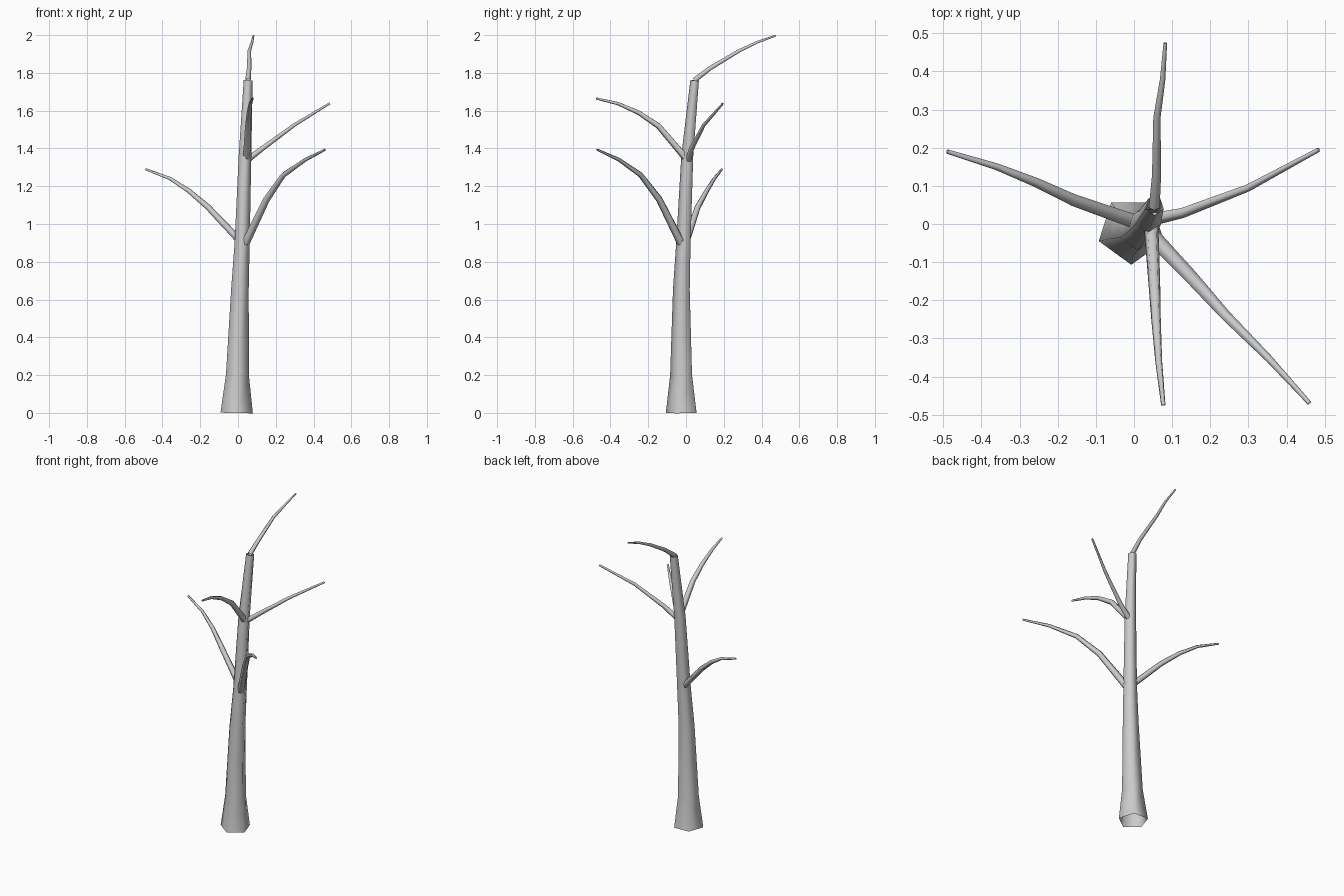
import bpy
import bmesh
from math import cos, sin, radians
from mathutils import Vector

cube = bpy.data.objects.get("Cube")
if cube:
    bpy.data.objects.remove(cube, do_unlink=True)

SIDES = 5

bark = bpy.data.materials.new("grey bark")
bark.use_nodes = True
GREY = (0.6, 0.6, 0.6, 1)
bark.diffuse_color = GREY
bark.node_tree.nodes["Principled BSDF"].inputs["Base Color"].default_value = GREY


def tube(name, path, radii):
    """Open five-sided tube swept along a path, one radius per point."""
    pts = [Vector(p) for p in path]
    bm = bmesh.new()
    rings = []
    axis = Vector((0, 0, 1))
    side, up = Vector((1, 0, 0)), Vector((0, 1, 0))
    for i, (p, r) in enumerate(zip(pts, radii)):
        tangent = (pts[min(i + 1, len(pts) - 1)] - pts[max(i - 1, 0)]).normalized()
        turn = axis.rotation_difference(tangent)
        side, up, axis = turn @ side, turn @ up, tangent
        ring = []
        for k in range(SIDES):
            a = radians(-90 + 360 * k / SIDES)
            ring.append(bm.verts.new(p + r * (cos(a) * side + sin(a) * up)))
        rings.append(ring)
    for low, high in zip(rings, rings[1:]):
        for k in range(SIDES):
            n = (k + 1) % SIDES
            bm.faces.new((low[k], low[n], high[n], high[k])).smooth = True
    mesh = bpy.data.meshes.new(name)
    bm.to_mesh(mesh)
    bm.free()
    mesh.materials.append(bark)
    obj = bpy.data.objects.new(name, mesh)
    bpy.context.collection.objects.link(obj)
    return obj


def branch(name, base, tip, path):
    """Branch tapering evenly from base radius to tip radius."""
    last = len(path) - 1
    tube(name, path, [base + (tip - base) * i / last for i in range(last + 1)])


# Trunk, flared at the foot and leaning slightly
tube("trunk",
     [(-.007, -.017, 0), (-.003, -.02, .2), (.01, -.02, .65),
      (.022, -.01, .9), (.037, .01, 1.36), (.054, .048, 1.76)],
     [.09, .064, .049, .042, .035, .025])

# Lower pair of branches
branch("lower_right_branch", .02, .006,
       [(.02, 0, .9), (-.16, .063, 1.09), (-.26, .11, 1.175),
        (-.36, .15, 1.24), (-.49, .19, 1.29)])
branch("lower_left_branch", .023, .006,
       [(.04, -.025, .9), (.15, -.14, 1.13), (.24, -.24, 1.26),
        (.355, -.355, 1.34), (.46, -.47, 1.393)])

# Upper pair of branches
branch("upper_left_branch", .018, .006,
       [(.045, .012, 1.335), (.13, .03, 1.4), (.3, .095, 1.525),
        (.485, .195, 1.638)])
branch("upper_front_branch", .02, .006,
       [(.045, 0, 1.35), (.053, -.145, 1.52), (.058, -.25, 1.59),
        (.065, -.36, 1.638), (.077, -.475, 1.665)])

# Bent leader growing out of the trunk top
branch("top_branch", .015, .005,
       [(.053, .045, 1.76), (.059, .13, 1.825), (.06, .28, 1.915),
        (.075, .38, 1.963), (.082, .475, 1.997)])
